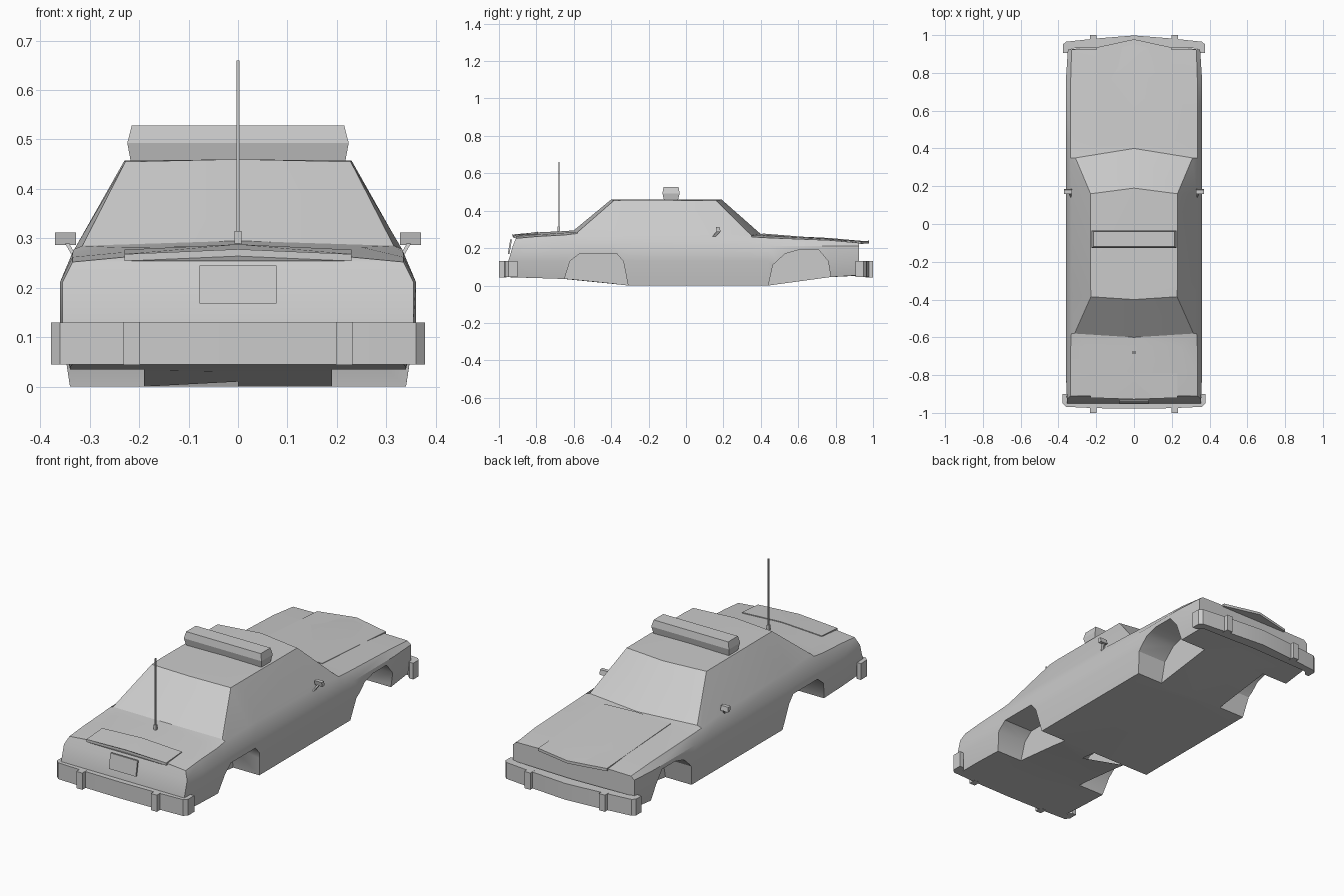
import bpy, bmesh
from mathutils import Vector

cube = bpy.data.objects.get("Cube")
if cube:
    bpy.data.objects.remove(cube, do_unlink=True)

grey = bpy.data.materials.new("plain grey")
grey.use_nodes = True
colour = (0.6, 0.6, 0.6, 1)
grey.diffuse_color = colour
grey.node_tree.nodes["Principled BSDF"].inputs["Base Color"].default_value = colour


def make(name, verts, faces, smooth=None):
    mesh = bpy.data.meshes.new(name)
    mesh.from_pydata([tuple(v) for v in verts], [], faces)
    bm = bmesh.new()
    bm.from_mesh(mesh)
    bmesh.ops.recalc_face_normals(bm, faces=bm.faces)
    bm.to_mesh(mesh)
    bm.free()
    mesh.materials.append(grey)
    obj = bpy.data.objects.new(name, mesh)
    bpy.context.collection.objects.link(obj)
    if smooth:
        shade(obj, smooth)
    return obj


def shade(obj, angle):
    bpy.ops.object.select_all(action='DESELECT')
    obj.select_set(True)
    bpy.context.view_layer.objects.active = obj
    bpy.ops.object.shade_smooth_by_angle(angle=angle)


def loft(name, rings, cap=True, smooth=None):
    """Skin a list of equal closed rings, with flat end caps."""
    n = len(rings[0])
    verts = [p for ring in rings for p in ring]
    faces = [(r * n + i, r * n + (i + 1) % n, (r + 1) * n + (i + 1) % n, (r + 1) * n + i)
             for r in range(len(rings) - 1) for i in range(n)]
    if cap:
        faces += [tuple(range(n)), tuple(range(len(verts) - n, len(verts)))]
    return make(name, verts, faces, smooth)


def box(name, lo, hi):
    ring = lambda z: [(lo[0], lo[1], z), (hi[0], lo[1], z), (hi[0], hi[1], z), (lo[0], hi[1], z)]
    return loft(name, [ring(lo[2]), ring(hi[2])])


def mirror_outline(half):
    return half + [(-x, y) for x, y in reversed(half) if x > 0]


# Body stations: y, underside z, side x, shoulder x, z, deck edge x, z, centre z, bow, tail
stations = [
    (-0.92, 0.045, 0.355, 0.335, 0.252, 0.23, 0.262, 0.274, 0.01, -0.04),
    (-0.80, 0.04, 0.36, 0.335, 0.262, 0.23, 0.272, 0.284, 0, 0),
    (-0.65, 0.035, 0.36, 0.335, 0.27, 0.25, 0.282, 0.291, 0, 0),
    (-0.60, 0.03, 0.36, 0.332, 0.278, 0.315, 0.285, 0.295, 0.02, 0),
    (-0.40, 0.01, 0.36, 0.33, 0.28, 0.228, 0.455, 0.46, 0.015, 0),
    (-0.31, 0, 0.36, 0.33, 0.28, 0.23, 0.457, 0.46, 0, 0),
    (0.19, 0, 0.36, 0.33, 0.272, 0.23, 0.455, 0.46, -0.03, 0),
    (0.40, 0, 0.36, 0.335, 0.26, 0.31, 0.268, 0.275, -0.05, 0),
    (0.44, 0, 0.36, 0.335, 0.255, 0.2, 0.265, 0.27, 0, 0),
    (0.77, 0.045, 0.36, 0.335, 0.242, 0.2, 0.246, 0.254, 0, 0),
    (0.97, 0.055, 0.35, 0.33, 0.228, 0.2, 0.23, 0.236, -0.045, 0),
]
rings = []
for y, zb, xm, xs, zs, xd, zd, zc, bow, tail in stations:
    half = [(0, y + tail, zb), (xm - 0.02, y + bow + tail, zb), (xm, y + bow + tail, 0.13),
            (xm, y + bow + tail * 0.4, 0.212), (xs, y + bow, zs), (xd, y + bow, zd), (0, y, zc)]
    rings.append(half + [(-p[0], p[1], p[2]) for p in half[-2:0:-1]])
body = loft("body", rings, cap=False)
bm = bmesh.new()
bm.from_mesh(body.data)
bm.verts.ensure_lookup_table()
n = len(rings[0])
for base in (0, len(bm.verts) - n):
    for i in range(6):
        ids = dict.fromkeys([i, i + 1, (n - i - 1) % n, (n - i) % n])
        bm.faces.new([bm.verts[base + k] for k in ids])
bmesh.ops.recalc_face_normals(bm, faces=bm.faces)
bm.to_mesh(body.data)
bm.free()

# Wheel wells cut into both sides
rear_arch = [(-0.66, -0.1), (-0.65, 0.035), (-0.62, 0.13), (-0.57, 0.17), (-0.37, 0.17),
             (-0.335, 0.13), (-0.31, 0), (-0.31, -0.1)]
front_arch = [(0.44, -0.1), (0.44, 0), (0.465, 0.11), (0.53, 0.17), (0.6, 0.19), (0.71, 0.19),
              (0.76, 0.13), (0.775, 0.04), (0.775, -0.1)]
for arch in (rear_arch, front_arch):
    for side in (-1, 1):
        cutter = loft("wheel_well_cutter", [[(side * x, y, z) for y, z in arch] for x in (0.19, 0.5)])
        cutter.hide_render = True
        mod = body.modifiers.new("well", 'BOOLEAN')
        mod.operation = 'DIFFERENCE'
        mod.solver = 'EXACT'
        mod.object = cutter
        bpy.context.view_layer.objects.active = body
        bpy.ops.object.modifier_apply(modifier=mod.name)
        bpy.data.objects.remove(cutter, do_unlink=True)
shade(body, 0.6)


# Thin lids laid over the bonnet and boot
def lid(name, outline):
    loft(name, [[(x, y, z + dz) for x, y, z in outline] for dz in (-0.01, 0.004)], smooth=0.5)


lid("bonnet", [(-0.198, 0.41, 0.266), (0, 0.41, 0.274), (0.198, 0.41, 0.266),
               (0.198, 0.935, 0.232), (0, 0.978, 0.236), (-0.198, 0.935, 0.232)])
lid("boot_lid", [(-0.23, -0.79, 0.273), (0, -0.79, 0.284), (0.23, -0.79, 0.273),
                 (0.23, -0.92, 0.264), (0, -0.928, 0.274), (-0.23, -0.92, 0.264)])

# Bumpers with upright guards
rear_half = [(0, -0.978), (0.2, -0.975), (0.36, -0.968), (0.378, -0.95), (0.378, -0.9),
             (0.355, -0.9), (0.33, -0.93), (0, -0.93)]
front_half = [(0, 0.998), (0.2, 0.982), (0.36, 0.965), (0.377, 0.95), (0.377, 0.905),
              (0.355, 0.905), (0.33, 0.93), (0, 0.94)]
for name, half in (("rear", rear_half), ("front", front_half)):
    outline = mirror_outline(half)
    loft(name + "_bumper", [[(x, y, z) for x, y in outline] for z in (0.045, 0.13)], smooth=0.5)
    sign = 1 if name == "front" else -1
    for side, label in ((1, "left"), (-1, "right")):
        ends = sorted((sign * 0.96, sign * 1.0))
        box(f"{name}_{label}_guard", (side * 0.215 - 0.017, ends[0], 0.044),
            (side * 0.215 + 0.017, ends[1], 0.131))

# Blank rear plate on the sloping tail
loft("rear_plate", [[(-0.078, -0.94 + d, 0.245), (0.078, -0.94 + d, 0.245),
                     (0.078, -0.953 + d, 0.168), (-0.078, -0.953 + d, 0.168)] for d in (0, 0.009)])

# Roof light bar, widest at its middle seam
loft("light_bar", [[(sx * x, -0.08 + sy * w, z) for sx, sy in ((-1, -1), (1, -1), (1, 1), (-1, 1))]
                   for x, w, z in ((0.217, 0.037, 0.455), (0.224, 0.046, 0.493), (0.215, 0.04, 0.528))])

# Aerial and its foot
box("aerial_foot", (-0.007, -0.687, 0.28), (0.007, -0.673, 0.315))
box("aerial", (-0.003, -0.683, 0.3), (0.003, -0.677, 0.66))

# Door mirrors on slanted stalks
for side, label in ((1, "left"), (-1, "right")):
    xs = sorted((side * 0.328, side * 0.37))
    loft(label + "_mirror", [[(xs[0], y, z), (xs[1], y, z), (xs[1], y + 0.02, z), (xs[0], y + 0.02, z)]
                             for y, z in ((0.165, 0.287), (0.16, 0.312))])
    loft(label + "_mirror_stalk", [[Vector((side * x + dx, y + dy, z)) for dx, dy in
                                    ((-0.004, -0.01), (0.004, -0.01), (0.004, 0.01), (-0.004, 0.01))]
                                   for x, y, z in ((0.33, 0.15, 0.262), (0.346, 0.175, 0.29))])
